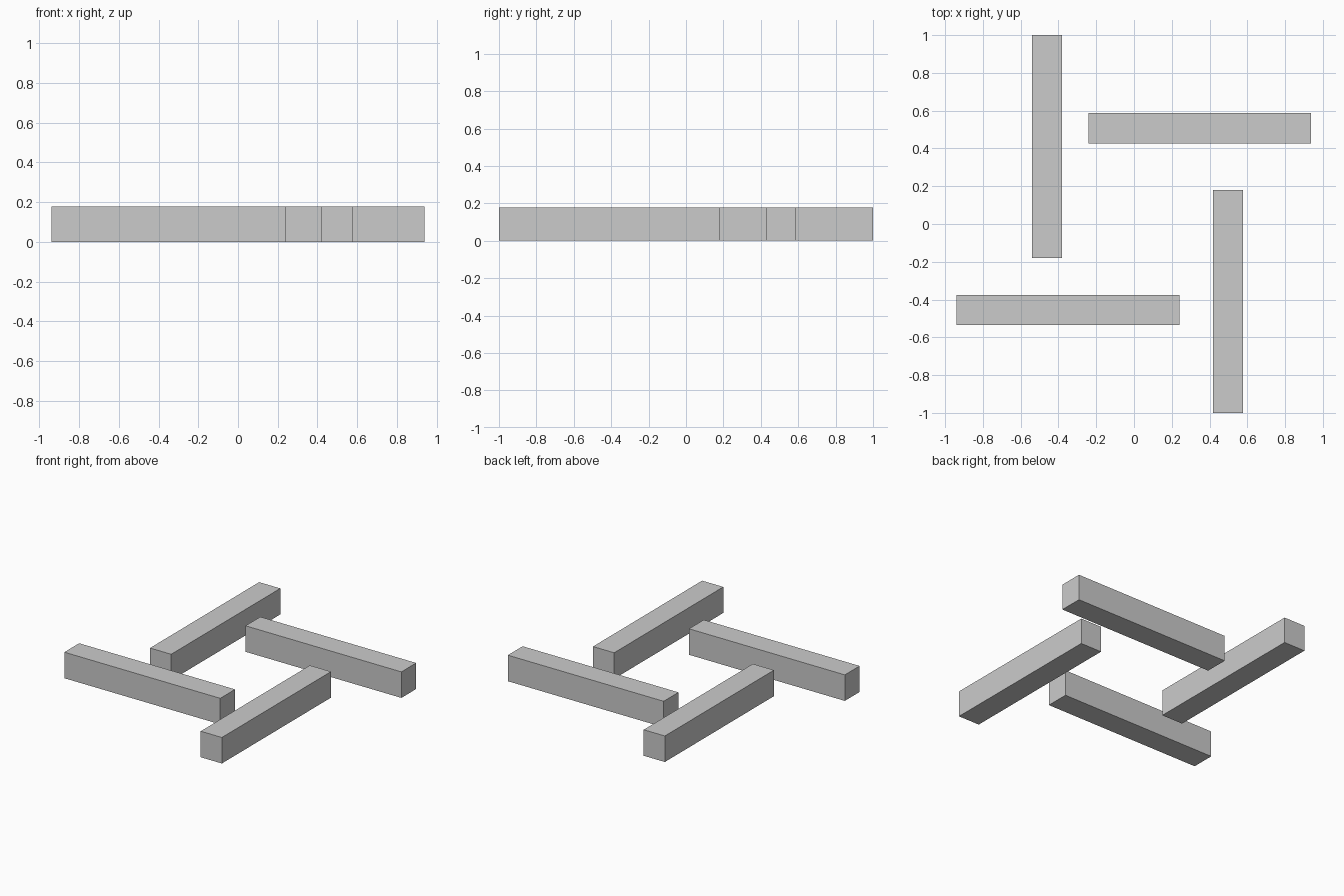
import bpy

if "Cube" in bpy.data.objects:
    bpy.data.objects.remove(bpy.data.objects["Cube"])

LENGTH, WIDTH, HEIGHT = 1.18, 0.16, 0.178


def beam(name, x, y, along_x):
    """Square-edged beam resting on the ground, centred on x, y."""
    bpy.ops.mesh.primitive_cube_add(size=1, location=(x, y, HEIGHT / 2))
    obj = bpy.context.object
    obj.name = name
    sx, sy = (LENGTH, WIDTH) if along_x else (WIDTH, LENGTH)
    obj.scale = (sx, sy, HEIGHT)
    bpy.ops.object.transform_apply(location=False, rotation=False, scale=True)


# Four beams in a pinwheel
beam("left_beam", -0.46, 0.41, False)
beam("back_beam", 0.348, 0.507, True)
beam("right_beam", 0.498, -0.41, False)
beam("front_beam", -0.35, -0.455, True)
